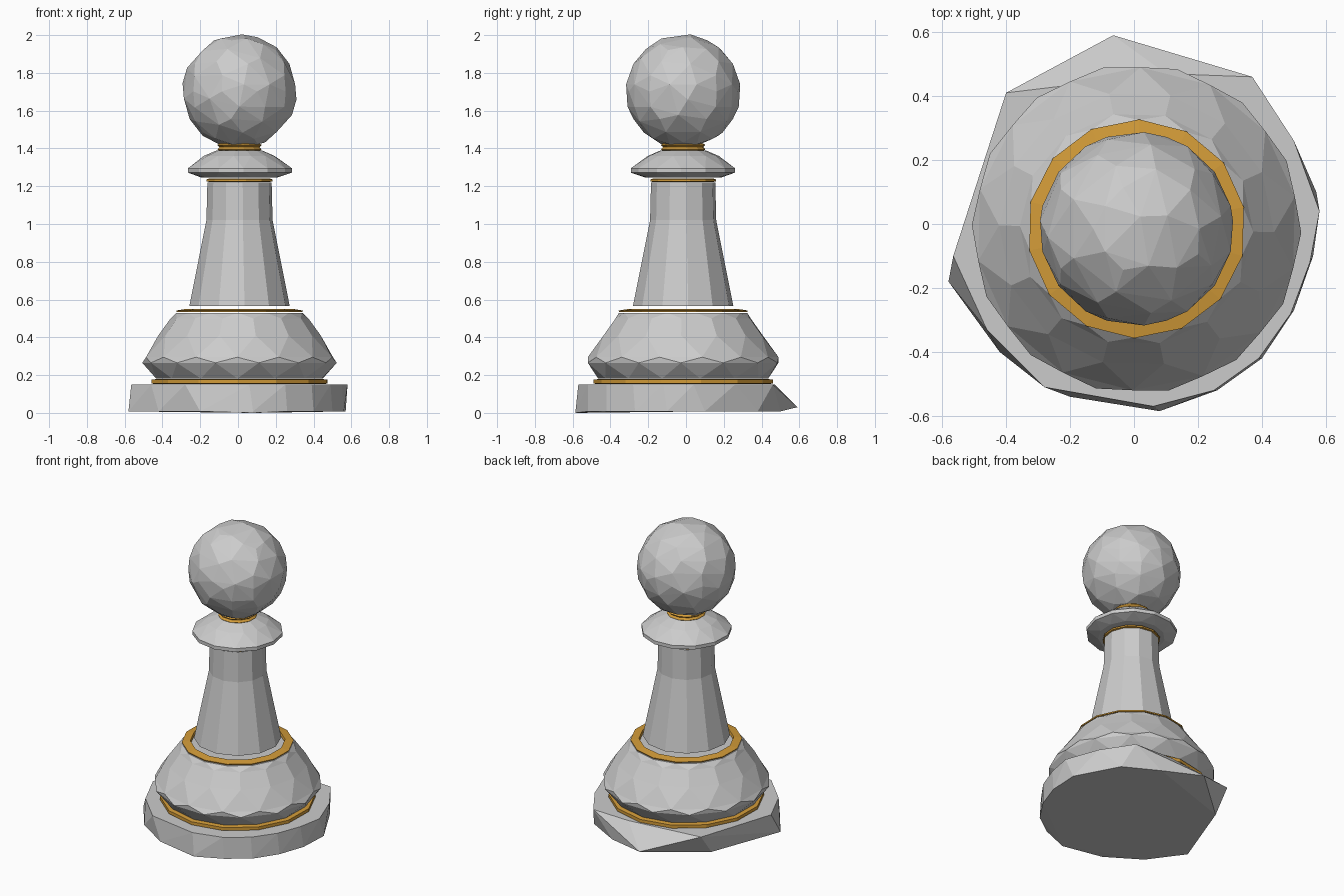
import bpy, bmesh
from math import sin, cos, pi

if "Cube" in bpy.data.objects:
    bpy.data.objects.remove(bpy.data.objects["Cube"])

CX, CY = 0.008, -0.015      # turning axis

gold = bpy.data.materials.new("gold")
gold.diffuse_color = (0.65, 0.33, 0.04, 1)
gold.use_nodes = True
gold.node_tree.nodes["Principled BSDF"].inputs["Base Color"].default_value = gold.diffuse_color


def finish(name, bm, mat=None):
    bmesh.ops.recalc_face_normals(bm, faces=bm.faces)
    me = bpy.data.meshes.new(name)
    bm.to_mesh(me)
    bm.free()
    ob = bpy.data.objects.new(name, me)
    bpy.context.collection.objects.link(ob)
    if mat:
        me.materials.append(mat)
    return ob


def lathe(name, profile, n=14, stagger=(), mat=None, caps=(True, True), closed=False, turn=0.2):
    """Spin (radius, z) points; rows listed in stagger are turned by half a step."""
    bm = bmesh.new()
    rows = []
    for k, (r, z) in enumerate(profile):
        off = turn + (pi / n if k in stagger else 0)
        rows.append([bm.verts.new((CX + r * cos(off + 2 * pi * i / n),
                                   CY + r * sin(off + 2 * pi * i / n), z)) for i in range(n)])
    pairs = [(k, k + 1) for k in range(len(rows) - 1)]
    if closed:
        pairs.append((len(rows) - 1, 0))
    for ka, kb in pairs:
        a, b = rows[ka], rows[kb]
        sa, sb = ka in stagger, kb in stagger
        for i in range(n):
            j = (i + 1) % n
            if sa == sb:
                bm.faces.new((a[i], a[j], b[j], b[i]))
            elif sb:
                bm.faces.new((a[i], a[j], b[i]))
                bm.faces.new((a[j], b[j], b[i]))
            else:
                bm.faces.new((a[i], a[j], b[j]))
                bm.faces.new((a[i], b[j], b[i]))
    if not closed:
        if caps[0]:
            bm.faces.new(rows[0][::-1])
        if caps[1]:
            bm.faces.new(rows[-1])
    return finish(name, bm, mat)


# foot: uneven chipped disc, with stray corners at the back left
bottom = [(0.57, 0.1), (0.56, -0.1), (0.5, -0.27), (0.4, -0.42), (0.26, -0.52), (0.08, -0.585),
          (-0.2, -0.54), (-0.42, -0.4), (-0.58, -0.18), (0.2, 0.5), (0.42, 0.38), (-0.4, 0.3)]
top = [(0.58, 0.04), (0.55, -0.12), (0.49, -0.28), (0.39, -0.42), (0.25, -0.52), (0.06, -0.57),
       (-0.28, -0.51), (-0.46, -0.33), (-0.565, -0.1), (-0.4, 0.41), (0.1, 0.47),
       (0.37, 0.46), (0.5, 0.26)]
bm = bmesh.new()
for x, y in bottom:
    bm.verts.new((x, y, 0.008))
for x, y in top:
    bm.verts.new((x, y, 0.15))
bm.verts.new((-0.065, 0.59, 0.03))
bm.verts.new((0.08, -0.585, 0.0))
bmesh.ops.convex_hull(bm, input=bm.verts)
bmesh.ops.dissolve_limit(bm, angle_limit=0.02, verts=bm.verts, edges=bm.edges)
finish("foot", bm)

# lower gold band
lathe("foot_band", [(0.44, 0.152), (0.475, 0.155), (0.475, 0.176), (0.44, 0.18)], mat=gold)

# rounded body with zigzag facets
lathe("body", [(0.45, 0.182), (0.515, 0.265), (0.505, 0.295), (0.43, 0.41), (0.365, 0.5), (0.34, 0.53)],
      stagger=(1, 3, 4))

# flat gold ring on the body's shoulder
lathe("shoulder_band", [(0.34, 0.535), (0.342, 0.542), (0.29, 0.55), (0.285, 0.535)],
      mat=gold, closed=True)

# tapered stem
lathe("stem", [(0.267, 0.566), (0.176, 1.02), (0.171, 1.22)], n=12, turn=0.1)

# gold band under the collar
lathe("stem_band", [(0.16, 1.222), (0.177, 1.226), (0.177, 1.236), (0.16, 1.242)], n=12, mat=gold)

# collar
lathe("collar", [(0.205, 1.247), (0.278, 1.272), (0.278, 1.295), (0.19, 1.36), (0.12, 1.39)],
      n=13, stagger=(1, 2))

# gold neck
lathe("neck_band", [(0.108, 1.387), (0.12, 1.395), (0.108, 1.407), (0.12, 1.418), (0.108, 1.427)],
      n=12, mat=gold)

# faceted ball head
bm = bmesh.new()
bmesh.ops.create_icosphere(bm, subdivisions=3, radius=0.302)
bmesh.ops.translate(bm, verts=bm.verts, vec=(CX, CY, 1.702))
head = finish("head", bm)
dec = head.modifiers.new("fewer_faces", 'DECIMATE')
dec.ratio = 0.55
